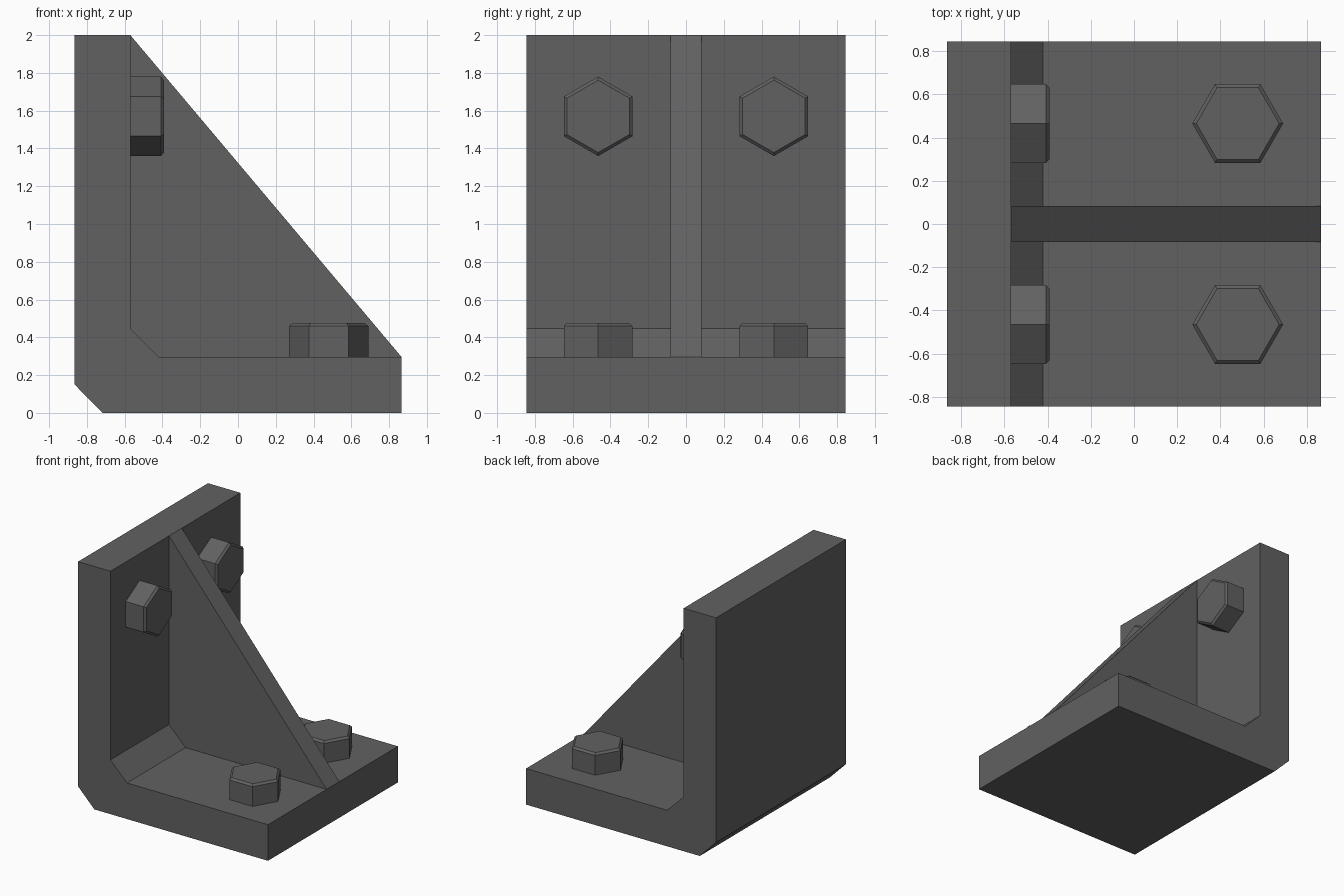
import bpy, bmesh, math
from mathutils import Matrix, Vector

if "Cube" in bpy.data.objects:
    bpy.data.objects.remove(bpy.data.objects["Cube"])

steel = bpy.data.materials.new("dark_grey_steel")
steel.diffuse_color = (0.12, 0.12, 0.12, 1)
steel.use_nodes = True
steel.node_tree.nodes["Principled BSDF"].inputs["Base Color"].default_value = steel.diffuse_color


def finish(name, bm):
    bmesh.ops.recalc_face_normals(bm, faces=bm.faces[:])
    mesh = bpy.data.meshes.new(name)
    bm.to_mesh(mesh)
    bm.free()
    mesh.materials.append(steel)
    obj = bpy.data.objects.new(name, mesh)
    bpy.context.collection.objects.link(obj)
    return obj


def extrude_profile(name, points, half_width):
    """Extrude an XZ outline symmetrically along y."""
    bm = bmesh.new()
    face = bm.faces.new([bm.verts.new((x, -half_width, z)) for x, z in points])
    new = bmesh.ops.extrude_face_region(bm, geom=[face])["geom"]
    verts = [v for v in new if isinstance(v, bmesh.types.BMVert)]
    bmesh.ops.translate(bm, verts=verts, vec=(0, 2 * half_width, 0))
    return finish(name, bm)


def bolt_head(name, location, axis_rotation):
    """Hexagonal head along local z, with a chamfered top edge."""
    radius, height, chamfer = 0.21, 0.178, 0.016
    bm = bmesh.new()
    rings = []
    for r, z in ((radius, 0), (radius, height - chamfer), (radius - chamfer * 1.15, height)):
        rings.append([bm.verts.new((r * math.cos(i * math.pi / 3),
                                    r * math.sin(i * math.pi / 3), z)) for i in range(6)])
    for low, high in zip(rings, rings[1:]):
        for i in range(6):
            j = (i + 1) % 6
            bm.faces.new((low[i], low[j], high[j], high[i]))
    bm.faces.new(rings[0][::-1])
    bm.faces.new(rings[-1])
    bm.transform(Matrix.Translation(Vector(location)) @ axis_rotation)
    return finish(name, bm)


# L-shaped bracket with chamfered outer and inner corner
extrude_profile("angle_bracket", [
    (-0.865, 0.15), (-0.717, 0), (0.865, 0), (0.865, 0.297),
    (-0.42, 0.297), (-0.57, 0.447), (-0.57, 2), (-0.865, 2)], 0.845)

# Triangular stiffening rib in the middle
extrude_profile("gusset_rib", [
    (-0.57, 2), (-0.57, 0.447), (-0.42, 0.297), (0.865, 0.297)], 0.083)

# Two bolts on the base plate and two on the upright plate
upright = Matrix.Rotation(math.pi / 2, 4, 'Y')
for side, y in (("front", -0.465), ("back", 0.465)):
    bolt_head("base_bolt_" + side, (0.48, y, 0.297), Matrix.Identity(4))
    bolt_head("upright_bolt_" + side, (-0.57, y, 1.57), upright)
